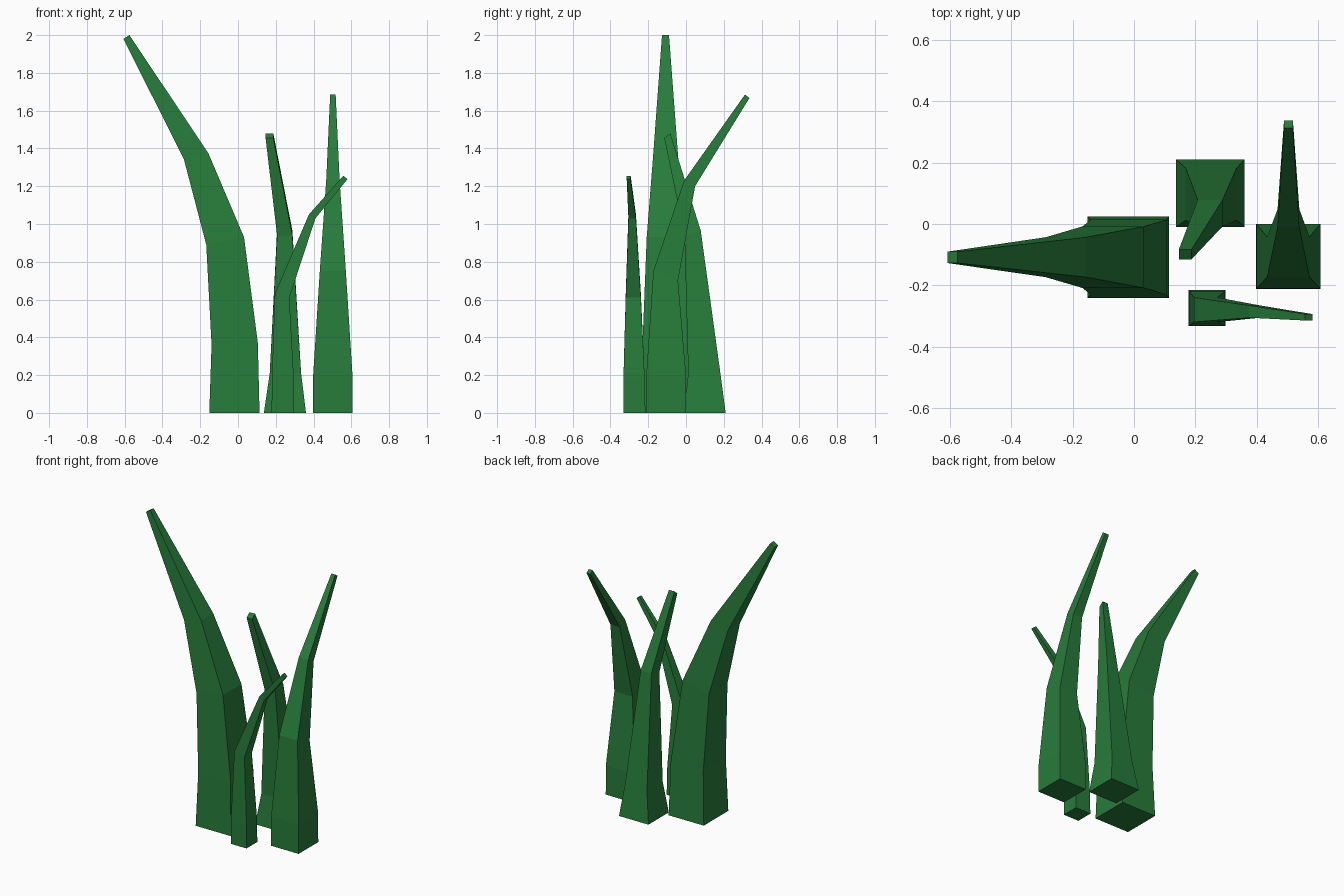
import bpy, bmesh

green = bpy.data.materials.new("grass green")
green.diffuse_color = (0.02, 0.2, 0.042, 1)


def blade(name, axis, rings):
    """Tapered four-sided blade that bends along one axis.
    Ring: low edge (a0, z0), high edge (a1, z1) along the bend, b0..b1 across it."""
    bm = bmesh.new()
    loops = []
    for a0, z0, a1, z1, b0, b1 in rings:
        corners = [(a0, b0, z0), (a1, b0, z1), (a1, b1, z1), (a0, b1, z0)]
        if axis == 'y':
            corners = [(b, a, z) for a, b, z in corners]
        loops.append([bm.verts.new(c) for c in corners])
    for lo, hi in zip(loops, loops[1:]):
        for i in range(4):
            j = (i + 1) % 4
            bm.faces.new((lo[i], lo[j], hi[j], hi[i]))
    bm.faces.new(loops[0])
    bm.faces.new(loops[-1])
    bmesh.ops.recalc_face_normals(bm, faces=bm.faces[:])
    mesh = bpy.data.meshes.new(name)
    bm.to_mesh(mesh)
    bm.free()
    mesh.materials.append(green)
    bpy.context.collection.objects.link(bpy.data.objects.new(name, mesh))


# tall blade leaning left
blade("tall_blade", 'x', [
    (-0.152, 0, 0.114, 0, -0.24, 0.025),
    (-0.14, 0.36, 0.105, 0.37, -0.23, 0.014),
    (-0.168, 0.89, 0.032, 0.93, -0.208, -0.008),
    (-0.287, 1.345, -0.157, 1.375, -0.173, -0.043),
    (-0.607, 1.98, -0.575, 2.0, -0.127, -0.09)])

# right blade leaning back
blade("right_blade", 'y', [
    (-0.212, 0, 0.0, 0, 0.397, 0.607),
    (-0.21, 0.2, 0.0, 0.2, 0.398, 0.606),
    (-0.173, 0.75, -0.042, 0.70, 0.433, 0.571),
    (-0.01, 1.23, 0.048, 1.20, 0.467, 0.538),
    (0.312, 1.685, 0.336, 1.667, 0.488, 0.517)])

# small front blade leaning right
blade("small_blade", 'x', [
    (0.178, 0, 0.297, 0, -0.332, -0.215),
    (0.18, 0.19, 0.295, 0.19, -0.331, -0.219),
    (0.195, 0.63, 0.272, 0.61, -0.319, -0.239),
    (0.375, 1.05, 0.41, 1.03, -0.305, -0.265),
    (0.557, 1.255, 0.58, 1.238, -0.314, -0.293)])

# back blade leaning forward and left
blade("back_blade", 'y', [
    (-0.01, 0, 0.21, 0, 0.137, 0.36),
    (0.012, 0.21, 0.182, 0.21, 0.168, 0.334),
    (-0.008, 0.94, 0.078, 0.965, 0.207, 0.288),
    (-0.115, 1.455, -0.083, 1.48, 0.146, 0.187)])
